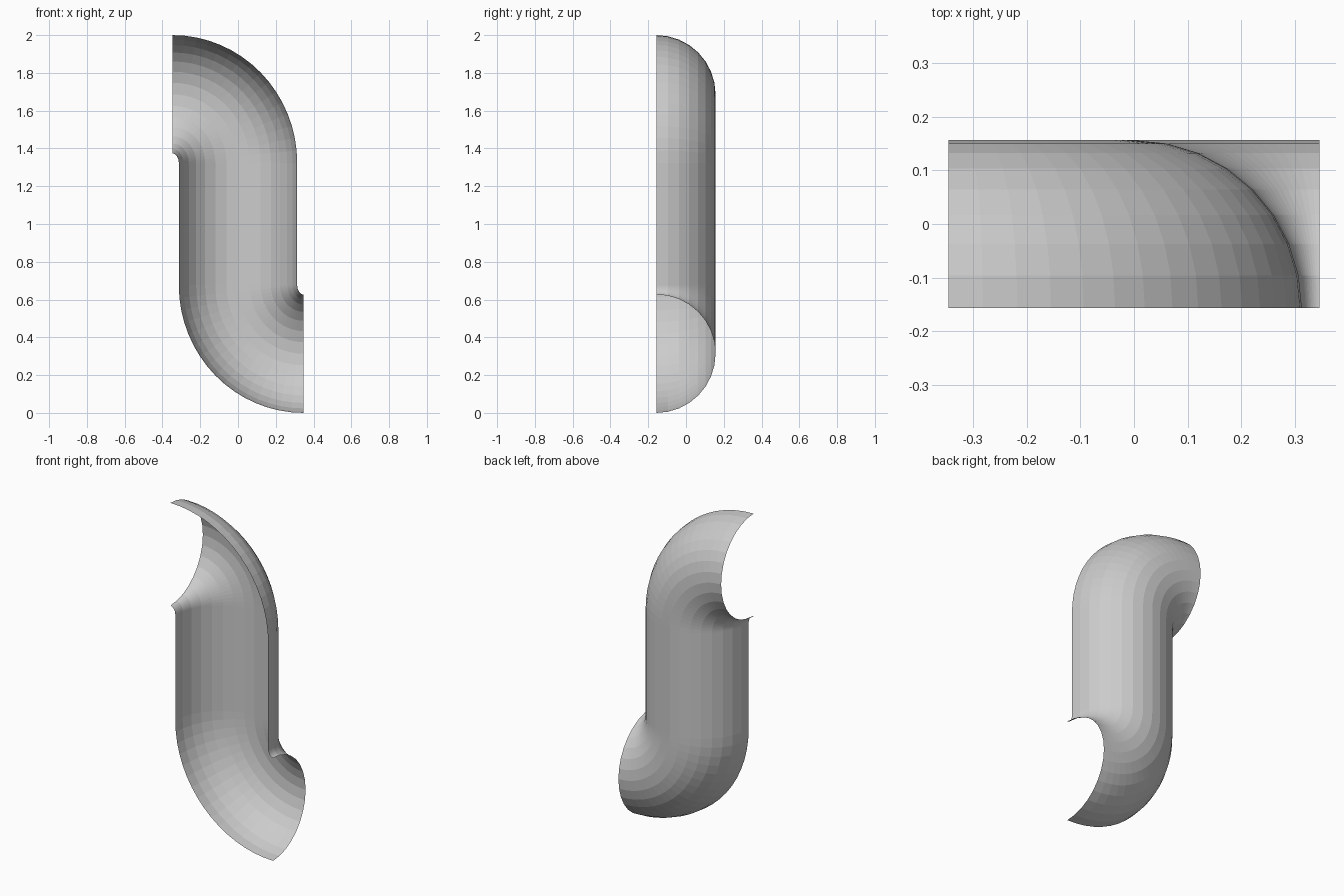
import bpy, bmesh
from math import sin, cos, pi

if "Cube" in bpy.data.objects:
    bpy.data.objects.remove(bpy.data.objects["Cube"])

R = 0.3135          # pipe radius
X_END = 0.347       # x of the open end
Y_CUT = -0.157      # plane where the pipe is sliced in half
Z_BEND = 1.323      # height where the bend starts
SIDES, STEPS = 16, 16


def half_ring(bm, cx, cz, ox, oz):
    """Half circle around (cx, cz); (ox, oz) points to the outside of the bend."""
    ring = []
    for i in range(SIDES + 1):
        a = pi * i / SIDES
        ring.append(bm.verts.new((cx + ox * R * cos(a), Y_CUT + R * sin(a), cz + oz * R * cos(a))))
    return ring


def half_pipe(name, s):
    """Straight run plus elbow; s = 1 is the upper half, s = -1 its half turn about y."""
    bm = bmesh.new()
    rings = [half_ring(bm, 0, 1, s, 0)]
    for k in range(STEPS + 1):
        t = pi / 2 * k / STEPS
        x = -X_END + X_END * cos(t)
        z = Z_BEND - 1 + (2 - R - Z_BEND) * sin(t)
        rings.append(half_ring(bm, s * x, 1 + s * z, s * cos(t), s * sin(t)))
    for a, b in zip(rings, rings[1:]):
        for i in range(SIDES):
            bm.faces.new((a[i], a[i + 1], b[i + 1], b[i]))
    # outward facing normals on the convex back
    bm.normal_update()
    bm.faces.ensure_lookup_table()
    if bm.faces[SIDES // 2].normal.y < 0:
        bmesh.ops.reverse_faces(bm, faces=bm.faces[:])
    mesh = bpy.data.meshes.new(name)
    bm.to_mesh(mesh)
    bm.free()
    obj = bpy.data.objects.new(name, mesh)
    bpy.context.collection.objects.link(obj)
    return obj


# upper and lower elbows of the sliced S-shaped pipe
half_pipe("upper_half_pipe", 1)
half_pipe("lower_half_pipe", -1)
